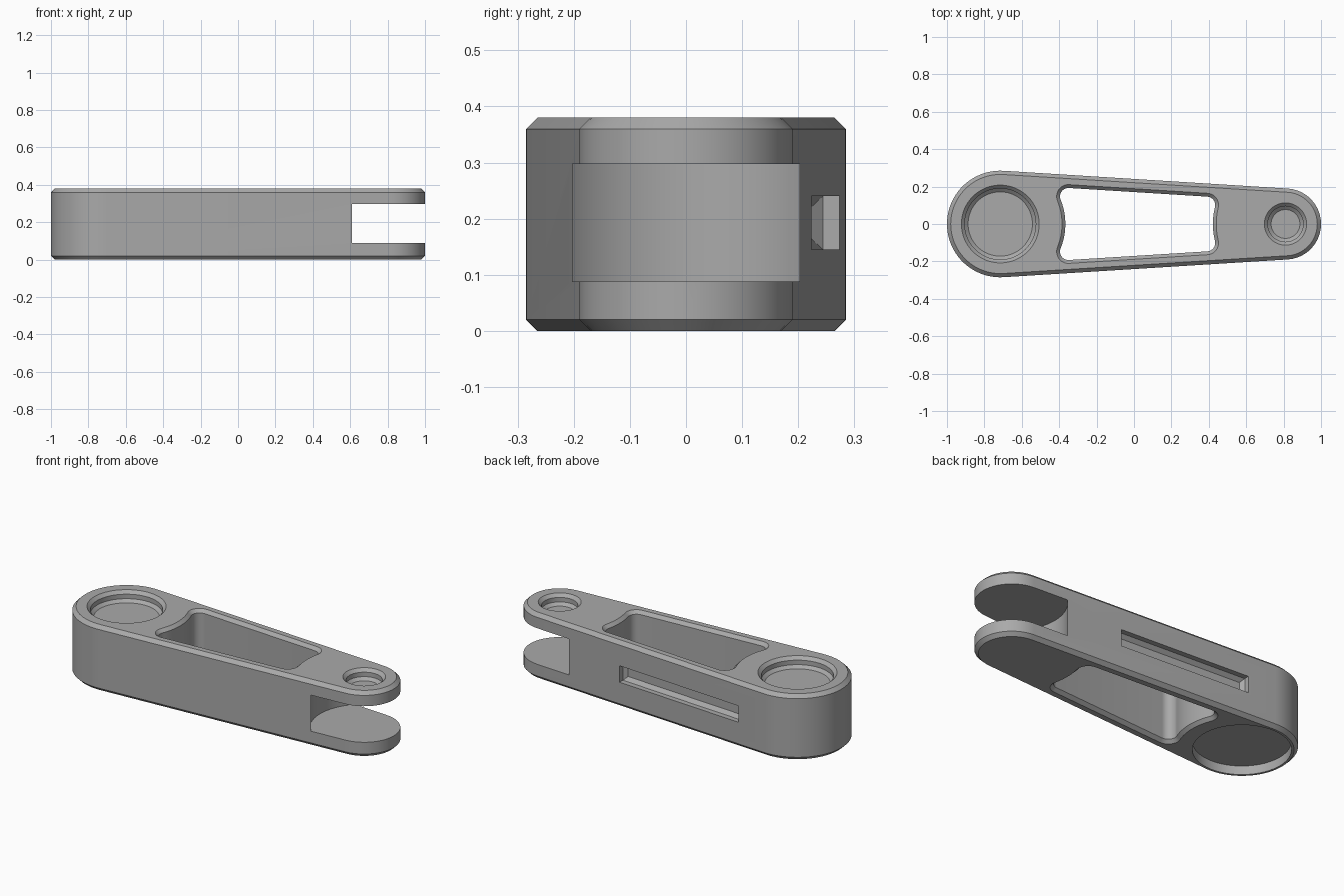
import bpy
import bmesh
from math import sin, cos, acos, pi, radians
from mathutils import Vector

cube = bpy.data.objects.get("Cube")
if cube:
    bpy.data.objects.remove(cube, do_unlink=True)

HEIGHT = 0.38
CHAMFER = 0.02
BIG_X, BIG_R = -0.715, 0.285
SMALL_X, SMALL_R = 0.81, 0.19
# Angle of the outward normal on the straight tapering flank
FLANK = acos((BIG_R - SMALL_R) / (SMALL_X - BIG_X))


def arc(cx, cy, r, a0, a1, n=24):
    return [(cx + r * cos(a0 + (a1 - a0) * i / n),
             cy + r * sin(a0 + (a1 - a0) * i / n)) for i in range(n + 1)]


def at(outline, z):
    return [Vector((x, y, z)) for x, y in outline]


def loft(name, rings):
    """Skin a stack of equal-length rings and cap both ends."""
    bm = bmesh.new()
    loops = [[bm.verts.new(p) for p in ring] for ring in rings]
    n = len(loops[0])
    for a, b in zip(loops, loops[1:]):
        for i in range(n):
            j = (i + 1) % n
            bm.faces.new((a[i], a[j], b[j], b[i]))
    bm.faces.new(loops[0][::-1])
    bm.faces.new(loops[-1])
    bmesh.ops.recalc_face_normals(bm, faces=bm.faces)
    mesh = bpy.data.meshes.new(name)
    bm.to_mesh(mesh)
    bm.free()
    obj = bpy.data.objects.new(name, mesh)
    bpy.context.collection.objects.link(obj)
    return obj


def turned(name, cx, profile, n=64):
    """Round cutter from (radius, z) steps."""
    return loft(name, [at(arc(cx, 0, r, 0, 2 * pi, n)[:-1], z) for r, z in profile])


def link_outline(inset):
    return (arc(SMALL_X, 0, SMALL_R - inset, -FLANK, FLANK)
            + arc(BIG_X, 0, BIG_R - inset, FLANK, 2 * pi - FLANK, 40))


def window_outline(grow):
    """Rounded window whose ends follow the two bosses; grow rounds the corners."""
    left_r, right_r, side = 0.393, 0.433, 0.17
    left_a = FLANK - acos(side / left_r)
    right_a = FLANK + acos((side - BIG_R + SMALL_R) / right_r)
    left_c = (BIG_X + left_r * cos(left_a), left_r * sin(left_a))
    right_c = (SMALL_X + right_r * cos(right_a), right_r * sin(right_a))
    half = (arc(SMALL_X, 0, right_r - grow, pi, right_a, 8)[:-1]
            + arc(*right_c, grow, right_a - pi, FLANK, 10)
            + arc(*left_c, grow, FLANK, left_a + pi, 10)
            + arc(BIG_X, 0, left_r - grow, left_a, 0, 8)[1:])
    return half + [(x, -y) for x, y in half[-2:0:-1]]


# Arm body with chamfered top and bottom rims
arm = loft("link_arm", [at(link_outline(i), z) for i, z in (
    (CHAMFER, 0), (0, CHAMFER), (0, HEIGHT - CHAMFER), (CHAMFER, HEIGHT))])

cutters = []

# Through window with chamfered rims
cutters.append(loft("window_cutter", [at(window_outline(g), z) for g, z in (
    (0.073, -0.01), (0.045, 0.018), (0.045, HEIGHT - 0.018), (0.073, HEIGHT + 0.01))]))

# Fork gap at the small end
cutters.append(turned("fork_cutter", SMALL_X, ((0.285, 0.088), (0.285, 0.297))))

# Stepped blind seats on the top face
for name, cx, r in (("big_seat_cutter", BIG_X, 0.208), ("small_seat_cutter", SMALL_X, 0.113)):
    cutters.append(turned(name, cx, (
        (r - 0.036, HEIGHT - 0.06), (r - 0.018, HEIGHT - 0.044),
        (r - 0.018, HEIGHT - 0.018), (r, HEIGHT), (r, HEIGHT + 0.02))))

# Wide shallow recess under the big end
cutters.append(turned("under_recess_cutter", BIG_X, ((0.252, -0.02), (0.252, 0.05))))

# Long tapered pocket in the back flank
normal = Vector((cos(FLANK), sin(FLANK), 0))
along = Vector((sin(FLANK), -cos(FLANK), 0))
rings = []
for depth, shrink in ((-0.02, 0), (0.03, 0), (0.05, 0.02)):
    base = Vector((BIG_X, 0, 0)) + normal * (BIG_R - depth)
    s0, s1 = 0.17 + shrink, 0.97 - shrink
    z0, z1 = 0.145 + shrink, 0.24 - shrink
    rings.append([base + along * s + Vector((0, 0, z))
                  for s, z in ((s0, z0), (s1, z0), (s1, z1), (s0, z1))])
cutters.append(loft("pocket_cutter", rings))

# Cut everything and bake the result
for cutter in cutters:
    cutter.hide_render = True
    mod = arm.modifiers.new(cutter.name, 'BOOLEAN')
    mod.operation = 'DIFFERENCE'
    mod.solver = 'EXACT'
    mod.object = cutter
bpy.context.view_layer.update()
baked = bpy.data.meshes.new_from_object(
    arm.evaluated_get(bpy.context.evaluated_depsgraph_get()))
arm.modifiers.clear()
arm.data = baked
for cutter in cutters:
    bpy.data.objects.remove(cutter, do_unlink=True)

# Plain grey metal
grey = bpy.data.materials.new("plain_grey")
grey.use_nodes = True
colour = (0.4, 0.4, 0.4, 1)
grey.diffuse_color = colour
grey.node_tree.nodes["Principled BSDF"].inputs["Base Color"].default_value = colour
arm.data.materials.clear()
arm.data.materials.append(grey)

bpy.ops.object.select_all(action='DESELECT')
arm.select_set(True)
bpy.context.view_layer.objects.active = arm
bpy.ops.object.shade_smooth_by_angle(angle=radians(25))
